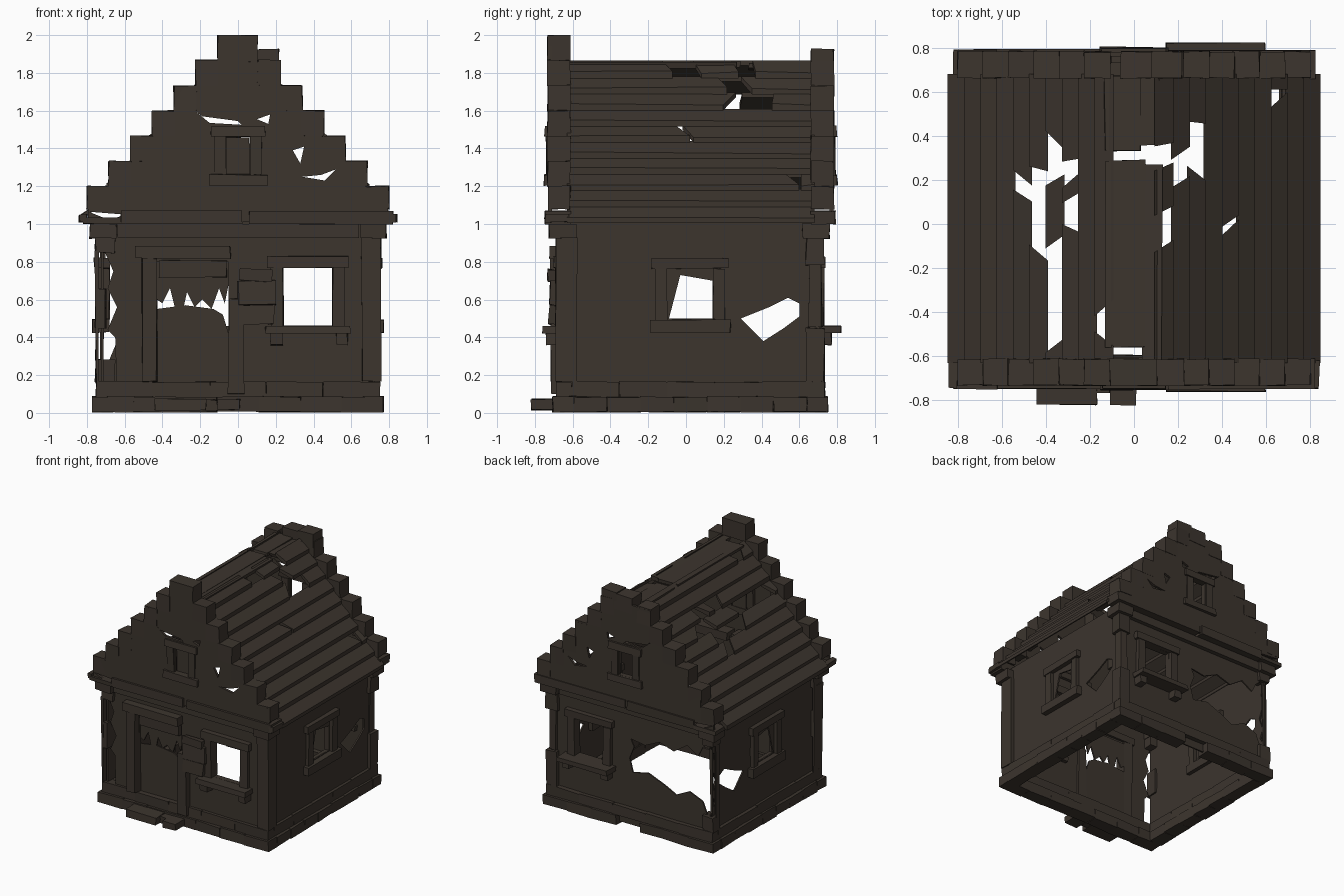
import bpy, bmesh, random
from mathutils import Vector

random.seed(4)
mat = bpy.data.materials.new("charred_brown")
mat.diffuse_color = (0.045, 0.035, 0.027, 1)


def finish(name, bm):
    bmesh.ops.recalc_face_normals(bm, faces=bm.faces)
    me = bpy.data.meshes.new(name)
    bm.to_mesh(me)
    bm.free()
    me.materials.append(mat)
    ob = bpy.data.objects.new(name, me)
    bpy.context.collection.objects.link(ob)
    return ob


def add_box(bm, x, y, z, jit=0.004):
    """Slightly crooked block from (min, max) ranges."""
    r = bmesh.ops.create_cube(bm, size=1)
    for v in r["verts"]:
        p = [lo + (hi - lo) * (c + 0.5) for c, (lo, hi) in zip(v.co, (x, y, z))]
        v.co = Vector(p) + Vector(random.uniform(-jit, jit) for _ in range(3))
        v.co.z = max(v.co.z, 0)


def boxes(name, items, jit=0.004):
    bm = bmesh.new()
    for it in items:
        add_box(bm, *it, jit)
    return finish(name, bm)


def place(along, u, d, z):
    return (u, d, z) if along == "x" else (d, u, z)


def sheet(name, along, pos, outline, holes, thick=0.012):
    """Flat wall with polygon holes, thickened inwards."""
    bm = bmesh.new()
    edges = []
    for loop in [outline] + holes:
        vs = [bm.verts.new(place(along, u, pos, z)) for u, z in loop]
        edges += [bm.edges.new((vs[i - 1], vs[i])) for i in range(len(vs))]
    bmesh.ops.triangle_fill(bm, use_beauty=True, edges=edges)
    r = bmesh.ops.extrude_face_region(bm, geom=bm.faces[:], use_keep_orig=True)
    d = Vector(place(along, 0, -thick if pos > 0 else thick, 0))
    bmesh.ops.translate(bm, vec=d, verts=[g for g in r["geom"] if isinstance(g, bmesh.types.BMVert)])
    return finish(name, bm)


def rect(u0, u1, z0, z1):
    return [(u0, z0), (u1, z0), (u1, z1), (u0, z1)]


def frame(name, along, pos, u, z, w, lint, sill, out, jamb=0.03):
    """Window surround: two jambs, lintel and projecting sill."""
    s = 1 if pos > 0 else -1
    parts = [(u[0] - w, u[0], z[0], z[1], jamb), (u[1], u[1] + w, z[0], z[1], jamb),
             (u[0] - w - 0.02, u[1] + w + 0.02, z[1], z[1] + lint, jamb + 0.008),
             (u[0] - w - 0.03, u[1] + w + 0.03, z[0] - sill, z[0], out)]
    items = []
    for a, b, c, e, o in parts:
        d = sorted((pos - s * 0.045, pos + s * o))
        items.append(((a, b), d, (c, e)) if along == "x" else (d, (a, b), (c, e)))
    return boxes(name, items)


# Walls with window, door and broken openings
FRONT, BACK, SIDE = -0.66, 0.70, 0.725
sheet("front_wall", "x", FRONT,
      [(-0.64, 0.02), (-0.43, 0.02), (-0.43, 0.80), (-0.05, 0.80), (-0.05, 0.02), (0.72, 0.02), (0.72, 1.03),
       (-0.72, 1.03), (-0.70, 0.84), (-0.66, 0.75), (-0.69, 0.66), (-0.64, 0.56), (-0.69, 0.44), (-0.65, 0.40)],
      [rect(0.24, 0.50, 0.46, 0.77)])
sheet("back_wall", "x", BACK, rect(-0.73, 0.73, 0.02, 1.03),
      [rect(0.24, 0.50, 0.46, 0.77),
       [(-0.715, 0.20), (-0.64, 0.38), (-0.52, 0.43), (-0.40, 0.37), (-0.30, 0.42), (-0.15, 0.48),
        (-0.01, 0.45), (0.02, 0.56), (-0.02, 0.66), (0.01, 0.72), (-0.12, 0.70), (-0.25, 0.76),
        (-0.38, 0.72), (-0.50, 0.80), (-0.60, 0.74), (-0.64, 0.82), (-0.70, 0.87)]])
broken = [(0.29, 0.50), (0.41, 0.38), (0.52, 0.45), (0.60, 0.51), (0.60, 0.58), (0.54, 0.61), (0.44, 0.56)]
opening = [(-0.09, 0.50), (0.14, 0.50), (0.14, 0.70), (-0.03, 0.73)]
sheet("right_wall", "y", SIDE, rect(-0.66, 0.71, 0.02, 1.03), [broken, opening])
sheet("left_wall", "y", -SIDE,
      [(-0.66, 0.02), (0.71, 0.02), (0.71, 0.30), (0.66, 0.38), (0.69, 0.45), (0.65, 0.56), (0.69, 0.66),
       (0.67, 0.78), (0.71, 0.84), (0.71, 1.03), (-0.66, 1.03)], [broken, opening])

# Splintered door: lower leaf and hanging shards above the gap
sheet("broken_door", "x", -0.645, [(-0.43, 0.08), (-0.05, 0.08), (-0.05, 0.42), (-0.08, 0.52), (-0.13, 0.55),
                                   (-0.28, 0.57), (-0.43, 0.55)], [])
sheet("door_shards", "x", -0.645, [(-0.43, 0.80), (-0.43, 0.60), (-0.40, 0.58), (-0.36, 0.66), (-0.31, 0.46),
                                   (-0.27, 0.64), (-0.23, 0.56), (-0.19, 0.60), (-0.14, 0.55), (-0.10, 0.66),
                                   (-0.07, 0.58), (-0.05, 0.68), (-0.05, 0.80)], [])


# Stone plinth: two courses of blocks around the base
def course(name, X, y0, y1, z, depth, n, skip=()):
    items = []
    for i in range(n):
        a, b = -X + 2 * X * i / n, -X + 2 * X * (i + 1) / n
        items.append(((a, b), (y0, y0 + depth), z))
        if i not in skip:
            items.append(((a, b), (y1 - depth, y1), z))
        c, e = [y0 + depth + (y1 - y0 - 2 * depth) * (i + k) / n for k in (0, 1)]
        items += [((X - depth, X), (c, e), z), ((-X, depth - X), (c, e), z)]
    boxes(name, items)


course("lower_plinth", 0.77, -0.705, 0.75, (0.005, 0.085), 0.11, 7, (3,))
course("upper_plinth", 0.75, -0.685, 0.735, (0.085, 0.165), 0.08, 5)

# Corner pilasters, some broken away, with capitals
L, R = (-0.755, -0.655), (0.655, 0.755)
F, B = (-0.685, -0.575), (0.635, 0.73)
boxes("corner_pilasters", [
    (R, F, (0.165, 0.93)), (L, B, (0.165, 0.28)), (L, B, (0.86, 0.93)), (L, F, (0.85, 0.93)),
    ((-0.755, -0.74), F, (0.165, 0.86)), ((-0.755, -0.70), F, (0.45, 0.66)), ((-0.755, -0.74), (0.635, 0.69), (0.28, 0.86)),
    ((0.66, 0.75), B, (0.165, 0.45)), ((0.67, 0.735), (0.65, 0.72), (0.45, 0.78)), (R, B, (0.78, 0.93))], 0.006)
caps = [(x, y, (0.925, 1.0)) for x in ((-0.785, -0.645), (0.645, 0.785)) for y in ((-0.725, -0.58), (0.615, 0.76))]
boxes("capitals", caps)

# Cornices under the gables
boxes("cornices", [((-0.82, -0.62), (-0.75, -0.61), (1.0, 1.03)), ((-0.62, 0.02), (-0.75, -0.61), (1.0, 1.07)),
                   ((0.06, 0.82), (-0.75, -0.61), (1.0, 1.07)), ((-0.82, -0.62), (0.66, 0.79), (1.0, 1.03)),
                   ((-0.62, -0.02), (0.66, 0.79), (1.0, 1.07)), ((0.0, 0.82), (0.66, 0.79), (1.0, 1.07)),
                   ((-0.84, -0.80), (-0.745, -0.62), (1.01, 1.05)), ((0.80, 0.84), (-0.745, -0.62), (1.01, 1.05)),
                   ((-0.64, 0.64), (-0.69, -0.66), (0.93, 1.0)), ((-0.64, 0.64), (0.70, 0.73), (0.93, 1.0))])

# Stepped gables, flush with their coping blocks
slits = [[(-0.23, 1.60), (-0.15, 1.535), (0.02, 1.525), (0.0, 1.545), (-0.19, 1.57)],
         [(0.29, 1.39), (0.35, 1.41), (0.33, 1.32)],
         [(0.34, 1.25), (0.46, 1.23), (0.52, 1.29), (0.44, 1.26)],
         [(0.10, 1.555), (0.16, 1.53), (0.17, 1.58)],
         [(-0.79, 1.065), (-0.68, 1.02), (-0.60, 1.05)]]
steps = [(0.80 - 0.115 * k, 1.2 + 0.1333 * k) for k in range(7)]


def gable(name, pos, y, ruined):
    n = 6 if ruined else 7
    right, z = [], 1.01
    for x, top in steps[:n]:
        right += [(x - 0.006, z), (x - 0.006, top - 0.01)]
        z = top - 0.01
    outline = right + [(-u, w) for u, w in reversed(right)]
    sheet(name + "_wall", "x", pos, outline, slits + [rect(-0.06, 0.06, 1.26, 1.465)], 0.02)
    items = []
    for k, (x, top) in enumerate(steps[:6]):
        for s in (1, -1):
            low = top - (0.12 if k == 0 else 0.135)
            items.append((sorted((s * x, s * (x - 0.12))), y, (low, top)))
    if ruined:
        items += [((0.08, 0.215), y, (1.80, 1.925)), ((-0.06, 0.10), y, (1.79, 1.915))]
    else:
        items.append(((-0.11, 0.105), y, (1.86, 2.0)))
    boxes(name + "_coping", items, 0.004)
    frame(name + "_window_frame", "x", pos, (-0.065, 0.065), (1.26, 1.465), 0.06, 0.055, 0.055, 0.022, 0.01)


gable("front_gable", -0.73, (-0.732, -0.612), False)
gable("back_gable", 0.78, (0.662, 0.782), True)
boxes("attic_shutter", [((-0.06, 0.06), (-0.70, -0.69), (1.26, 1.46))])

# Lapped roof boards; each row lists its broken gaps along y
ROWS = 10
gaps = {1: {2: [(0.56, 0.61)], 5: [(-0.02, 0.01)], 7: [(0.23, 0.46)],
            8: [(0.19, 0.32)], 9: [(-0.10, 0.06), (0.26, 0.36)]},
        -1: {4: [(0.13, 0.21)], 5: [(-0.13, 0.25)], 6: [(-0.55, -0.08), (0.20, 0.38)],
             7: [(-0.02, 0.12), (0.20, 0.29)], 9: [(-0.52, -0.38)]}}


def roof(name, s):
    bm = bmesh.new()
    for i in range(ROWS):
        x0, x1 = 0.845 - 0.074 * i, 0.845 - 0.074 * (i + 1) - 0.012
        z0, z1 = 1.0 + 0.085 * i, 1.0 + 0.085 * (i + 1) + 0.005
        marks = [-0.63] + [c for g in gaps[s].get(i, []) for c in g] + [0.68]
        for a, b in zip(marks[::2], marks[1::2]):
            e = [random.uniform(-0.045, 0.045) if abs(v) < 0.6 else 0 for v in (a, b)]
            h = [random.uniform(-0.006, 0.01) for _ in (a, b)]
            # cross-section: raised lower edge, tucking under the next row
            ends = []
            for y, sk, lift in zip((a, b), e, h):
                sec = [(x0, z0 + 0.006), (x0, z0 + 0.036 + lift), (x1, z1 + 0.01), (x1, z1 - 0.015)]
                ends.append([bm.verts.new((s * x, y + sk * q, z)) for (x, z), q in zip(sec, (-1, -1, 1, 1))])
            A, C = ends
            bm.faces.new(A)
            bm.faces.new(C[::-1])
            for j in range(4):
                bm.faces.new((A[j - 1], A[j], C[j], C[j - 1]))
    finish(name, bm)


roof("right_roof_boards", 1)
roof("left_roof_boards", -1)
boxes("ridge_boards", [((-0.13, 0.05), (-0.56, 0.29), (1.83, 1.86)), ((0.04, 0.125), (-0.63, 0.27), (1.825, 1.855)),
                       ((-0.13, 0.03), (0.33, 0.67), (1.82, 1.85)), ((0.03, 0.12), (0.36, 0.67), (1.82, 1.845))], 0.006)

# Window surrounds, sill brackets and shutter
frame("front_window_frame", "x", FRONT, (0.24, 0.50), (0.46, 0.77), 0.065, 0.06, 0.04, 0.10)
frame("back_window_frame", "x", BACK, (0.24, 0.50), (0.46, 0.77), 0.065, 0.06, 0.04, 0.12)
frame("right_window_frame", "y", SIDE, (-0.10, 0.145), (0.495, 0.765), 0.06, 0.055, 0.07, 0.045)
frame("left_window_frame", "y", -SIDE, (-0.10, 0.145), (0.495, 0.765), 0.06, 0.055, 0.07, 0.045)
boxes("sill_brackets", [(x, y, (0.36, 0.425)) for x in ((0.17, 0.235), (0.52, 0.58))
                        for y in ((-0.74, -0.66), (0.70, 0.77))])
boxes("front_shutter", [((0.01, 0.19), (-0.725, -0.69), (0.47, 0.57)), ((0.0, 0.20), (-0.72, -0.69), (0.57, 0.70)),
                        ((0.01, 0.18), (-0.73, -0.69), (0.70, 0.76))], 0.008)

# Door surround and doorstep
boxes("door_frame", [((-0.51, -0.43), (-0.715, -0.63), (0.165, 0.82)), ((-0.05, 0.03), (-0.715, -0.63), (0.10, 0.60)),
                     ((-0.54, -0.04), (-0.72, -0.63), (0.82, 0.885)), ((-0.42, -0.06), (-0.68, -0.645), (0.72, 0.81))], 0.006)
boxes("door_steps", [((-0.44, -0.17), (-0.82, -0.69), (0.015, 0.075)), ((-0.17, -0.11), (-0.765, -0.69), (0.015, 0.07)),
                     ((-0.11, 0.01), (-0.82, -0.69), (0.015, 0.07))])
